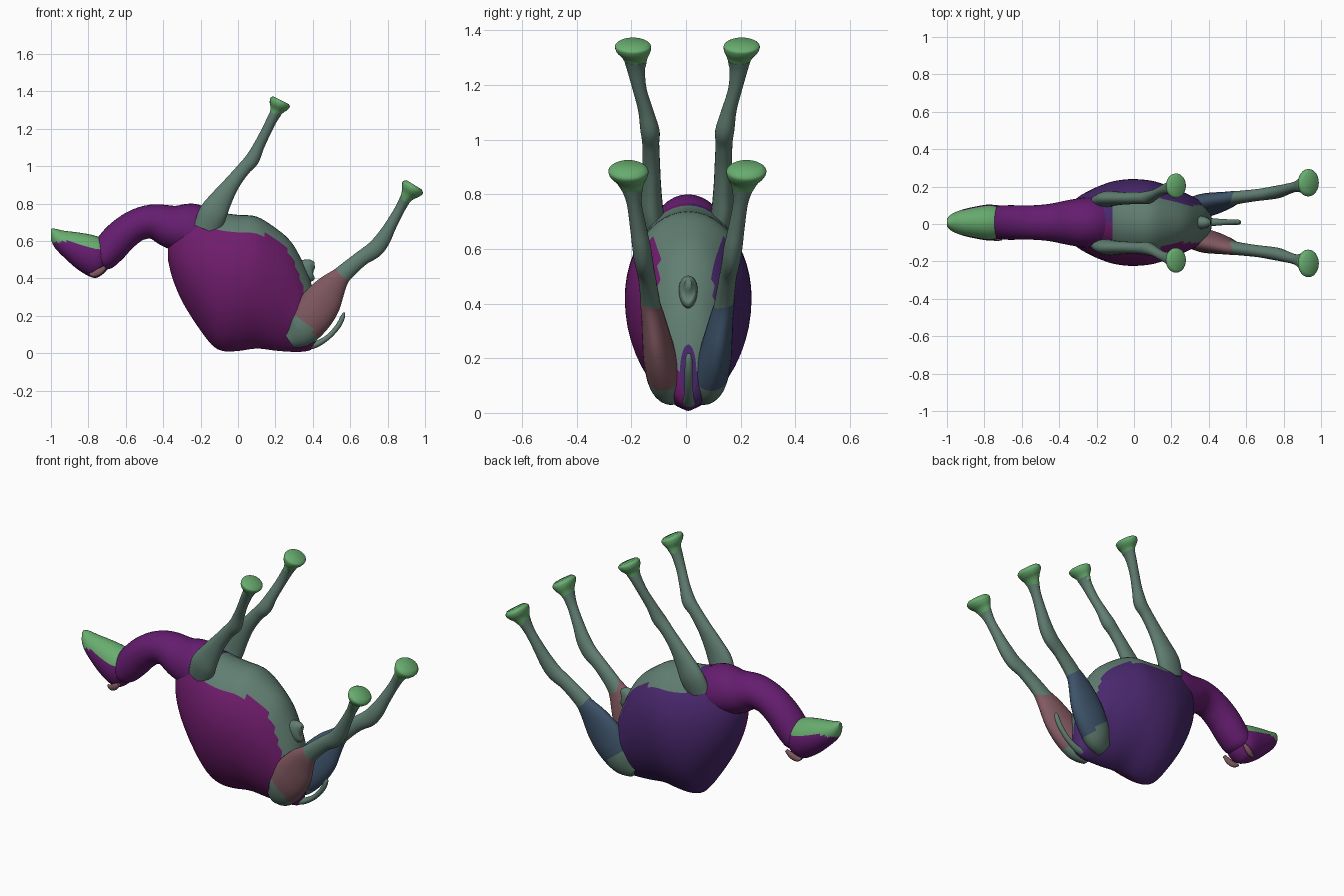
import bpy, bmesh, math
from mathutils import Vector


def mat(name, rgb):
    m = bpy.data.materials.new(name)
    m.diffuse_color = (*rgb, 1)
    return m


MAGENTA = mat("magenta", (0.16, 0.012, 0.15))
INDIGO = mat("indigo", (0.07, 0.022, 0.16))
PURPLE = mat("purple", (0.13, 0.012, 0.16))
SAGE = mat("sage", (0.12, 0.21, 0.17))
GREEN = mat("green", (0.14, 0.42, 0.16))
ROSE = mat("rose", (0.22, 0.10, 0.12))
BLUE = mat("blue", (0.05, 0.09, 0.15))


def spline(keys, steps):
    """Catmull-Rom through rows of numbers."""
    out = []
    for i in range(len(keys) - 1):
        p = [keys[max(i - 1, 0)], keys[i], keys[i + 1], keys[min(i + 2, len(keys) - 1)]]
        for s in range(steps):
            t = s / steps
            out.append([0.5 * (2 * b + (c - a) * t + (2 * a - 5 * b + 4 * c - d) * t * t
                               + (3 * b - a - 3 * c + d) * t ** 3) for a, b, c, d in zip(*p)])
    return out + [list(keys[-1])]


def loft(name, keys, paint, upright=False, steps=5, n=32, point=1.0):
    """Rings (x, y, z, up, down, half width) skinned along a path in the xz plane."""
    rows = spline(keys, steps)
    bm = bmesh.new()
    rings = []
    for i, (x, y, z, up, down, w) in enumerate(rows):
        a, b = rows[max(i - 1, 0)], rows[min(i + 1, len(rows) - 1)]
        tan = Vector((b[0] - a[0], 0, b[2] - a[2])).normalized()
        nor = Vector((0, 0, 1)) if upright else Vector((-tan.z, 0, tan.x))
        ring = []
        for k in range(n):
            t = 2 * math.pi * k / n
            c, s = math.cos(t), math.sin(t)
            if c < 0:
                s = math.copysign(abs(s) ** point, s)
            ring.append(bm.verts.new(Vector((x, y + w * s, z)) + nor * c * (up if c > 0 else down)))
        rings.append(ring)
    for r, q in zip(rings, rings[1:]):
        for k in range(n):
            bm.faces.new((r[k], r[(k + 1) % n], q[(k + 1) % n], q[k]))
    bm.faces.new(rings[0])
    bm.faces.new(rings[-1])
    bmesh.ops.recalc_face_normals(bm, faces=bm.faces)
    mats = paint if isinstance(paint, tuple) else (lambda c, nr: 0, paint)
    for f in bm.faces:
        f.material_index = mats[0](f.calc_center_median(), f.normal)
    me = bpy.data.meshes.new(name)
    bm.to_mesh(me)
    bm.free()
    for m in mats[1:]:
        me.materials.append(m)
    ob = bpy.data.objects.new(name, me)
    bpy.context.collection.objects.link(ob)
    return ob


def slab(x, top, bottom, w, mid=0.5):
    """Upright ring from its top and bottom heights."""
    z = bottom + (top - bottom) * mid
    return (x, 0.008, z, top - z, z - bottom, w)


# Barrel body lying on its hump
body_keys = [slab(-0.375, .60, .50, .03), slab(-0.35, .68, .40, .085), slab(-0.30, .75, .28, .135),
             slab(-0.22, .775, .15, .18), slab(-0.14, .765, .045, .212, .54), slab(-0.08, .75, .012, .226, .56),
             slab(0, .74, .012, .232, .56), slab(0.1, .73, .025, .222, .56), slab(0.2, .67, .014, .19, .56),
             slab(0.28, .60, .008, .155, .55), slab(0.34, .50, .008, .125), slab(0.39, .38, .018, .085),
             slab(0.415, .25, .05, .03)]


def body_paint(c, nr):
    if nr.z > 0.55 and c.x > -0.12 or c.x > 0.12 and abs(c.y) < 0.1 and nr.z > 0:
        return 2
    return 0 if c.y < 0 else 1


loft("body", body_keys, (body_paint, MAGENTA, INDIGO, SAGE), upright=True, point=1.3, n=48)

# Curved neck
loft("neck", [(-.16, .008, .62, .13, .13, .13), (-.25, .008, .65, .125, .15, .135),
              (-.35, .008, .67, .112, .125, .12), (-.45, .008, .703, .094, .094, .10),
              (-.54, .008, .685, .086, .086, .092), (-.62, .008, .63, .088, .088, .092),
              (-.68, .008, .565, .088, .088, .092), (-.735, .008, .50, .075, .075, .085),
              (-.76, .008, .46, .04, .04, .05)], PURPLE)

# Upturned head with pale jaw
loft("head", [slab(-.69, .53, .46, .03), slab(-.72, .605, .425, .08), slab(-.77, .63, .403, .096),
              slab(-.85, .645, .443, .085), slab(-.93, .655, .512, .065), slab(-.98, .666, .565, .042),
              slab(-1, .665, .605, .018)],
     (lambda c, nr: 1 if c.z > .70 + .16 * (c.x + .6) - .05 or nr.z > .35 else 0, PURPLE, GREEN), upright=True)

# Sheath under the belly and tail
loft("belly_sheath", [(.30, .008, .38, .03, .05, .02), (.34, .008, .44, .05, .08, .034),
                      (.38, .008, .47, .035, .07, .03), (.41, .008, .475, .012, .02, .012)], SAGE, n=20)
loft("tail", [(.34, .01, .035, .022, .022, .03), (.41, .01, .045, .018, .018, .022),
              (.48, .01, .085, .014, .014, .016), (.535, .01, .145, .014, .014, .015),
              (.56, .01, .195, .012, .012, .013), (.567, .01, .218, .004, .004, .005)], SAGE, n=16)


def limb(name, keys, paint, side):
    loft(name, [(x, side * y + .005, z, r, r, w) for x, y, z, r, w in keys], paint, n=24)


for side, tag in ((-1, "right"), (1, "left")):
    # Front leg: shoulder, knee, fetlock
    limb("front_leg_" + tag, [(-.17, .115, .66, .07, .04), (-.135, .13, .745, .075, .042),
                              (-.085, .132, .83, .058, .036), (-.03, .132, .91, .042, .032),
                              (.03, .134, .985, .036, .031), (.075, .137, 1.035, .038, .035),
                              (.11, .152, 1.105, .03, .028), (.15, .175, 1.185, .027, .026),
                              (.185, .188, 1.255, .028, .033), (.205, .19, 1.29, .031, .042)], SAGE, side)
    # Front foot flaring to a broad pad
    limb("front_foot_" + tag, [(.192, .188, 1.268, .026, .036), (.206, .191, 1.297, .035, .045),
                               (.217, .197, 1.322, .052, .062), (.226, .199, 1.342, .057, .066),
                               (.231, .199, 1.352, .046, .054)], GREEN, side)
    # Hind thigh
    limb("thigh_" + tag, [(.27, .06, .07, .05, .04), (.33, .08, .115, .09, .062), (.39, .098, .19, .107, .062),
                          (.445, .112, .27, .105, .053), (.495, .125, .345, .082, .043),
                          (.54, .136, .40, .056, .036), (.57, .138, .43, .045, .032)],
         (lambda c, nr: 1 if c.x + c.z < .52 else 0, ROSE if side < 0 else BLUE, SAGE), side)
    # Hind leg: shank, hock, cannon
    limb("hind_leg_" + tag, [(.52, .132, .38, .055, .037), (.58, .14, .44, .046, .034),
                             (.66, .15, .507, .041, .032), (.73, .16, .555, .045, .034),
                             (.775, .168, .61, .041, .034), (.815, .18, .68, .032, .03),
                             (.865, .195, .77, .027, .028), (.90, .205, .835, .031, .044)], SAGE, side)
    # Hind foot flaring to a broad pad
    limb("hind_foot_" + tag, [(.888, .203, .812, .026, .036), (.908, .208, .845, .038, .052),
                              (.923, .214, .868, .056, .069), (.935, .216, .887, .062, .073),
                              (.943, .216, .9, .048, .058)], GREEN, side)
    # Small folded ear
    limb("ear_" + tag, [(-.71, .085, .46, .01, .008), (-.74, .082, .437, .018, .014),
                        (-.77, .074, .422, .016, .013), (-.795, .066, .425, .006, .006)], ROSE, side)

for ob in bpy.context.collection.objects:
    ob.select_set(True)
    bpy.context.view_layer.objects.active = ob
bpy.ops.object.shade_smooth_by_angle(angle=math.radians(50))
